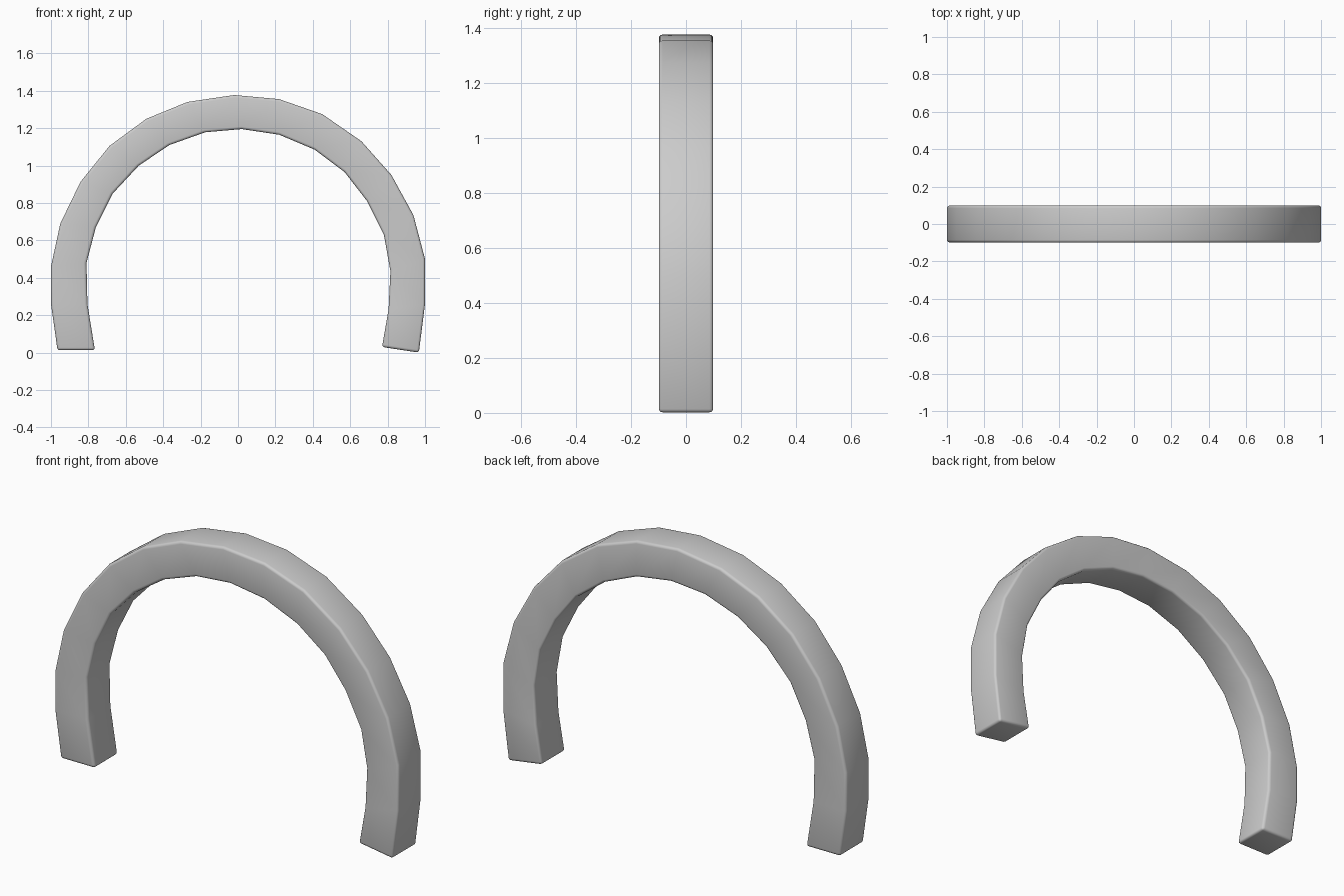
import bpy, bmesh

if "Cube" in bpy.data.objects:
    bpy.data.objects.remove(bpy.data.objects["Cube"])

# Arch outline in the front plane (x, z), left foot over the top to the right foot
outer = [(-.965, .013), (-1, .26), (-1, .46), (-.95, .69), (-.842, .913), (-.687, 1.105),
         (-.49, 1.25), (-.27, 1.34), (-.02, 1.377), (.22, 1.355), (.45, 1.275), (.66, 1.13),
         (.82, .95), (.938, .735), (1, .50), (1, .26), (.967, 0)]
inner = [(-.765, .013), (-.805, .26), (-.81, .48), (-.76, .67), (-.67, .85), (-.53, 1.0),
         (-.366, 1.11), (-.175, 1.178), (.02, 1.195), (.22, 1.165), (.41, 1.085), (.57, .965),
         (.69, .81), (.78, .63), (.815, .435), (.805, .23), (.77, .03)]
HALF = 0.099

# Square cross-sections joined along the arch
bm = bmesh.new()
rings = [[bm.verts.new((x, y, z)) for (x, z), y in
          ((o, -HALF), (o, HALF), (i, HALF), (i, -HALF))]
         for o, i in zip(outer, inner)]
for a, b in zip(rings, rings[1:]):
    for k in range(4):
        n = (k + 1) % 4
        bm.faces.new((a[k], a[n], b[n], b[k]))
bm.faces.new(rings[0])
bm.faces.new(rings[-1])
bmesh.ops.recalc_face_normals(bm, faces=bm.faces)
mesh = bpy.data.meshes.new("arch_handle")
bm.to_mesh(mesh)
bm.free()
arch = bpy.data.objects.new("arch_handle", mesh)
bpy.context.collection.objects.link(arch)

# Softly rounded long edges and feet
bevel = arch.modifiers.new("rounded_edges", 'BEVEL')
bevel.width = 0.014
bevel.segments = 3
bevel.limit_method = 'ANGLE'
bevel.angle_limit = 0.8

bpy.context.view_layer.objects.active = arch
arch.select_set(True)
bpy.ops.object.modifier_apply(modifier=bevel.name)
bpy.ops.object.shade_smooth_by_angle(angle=0.7)
